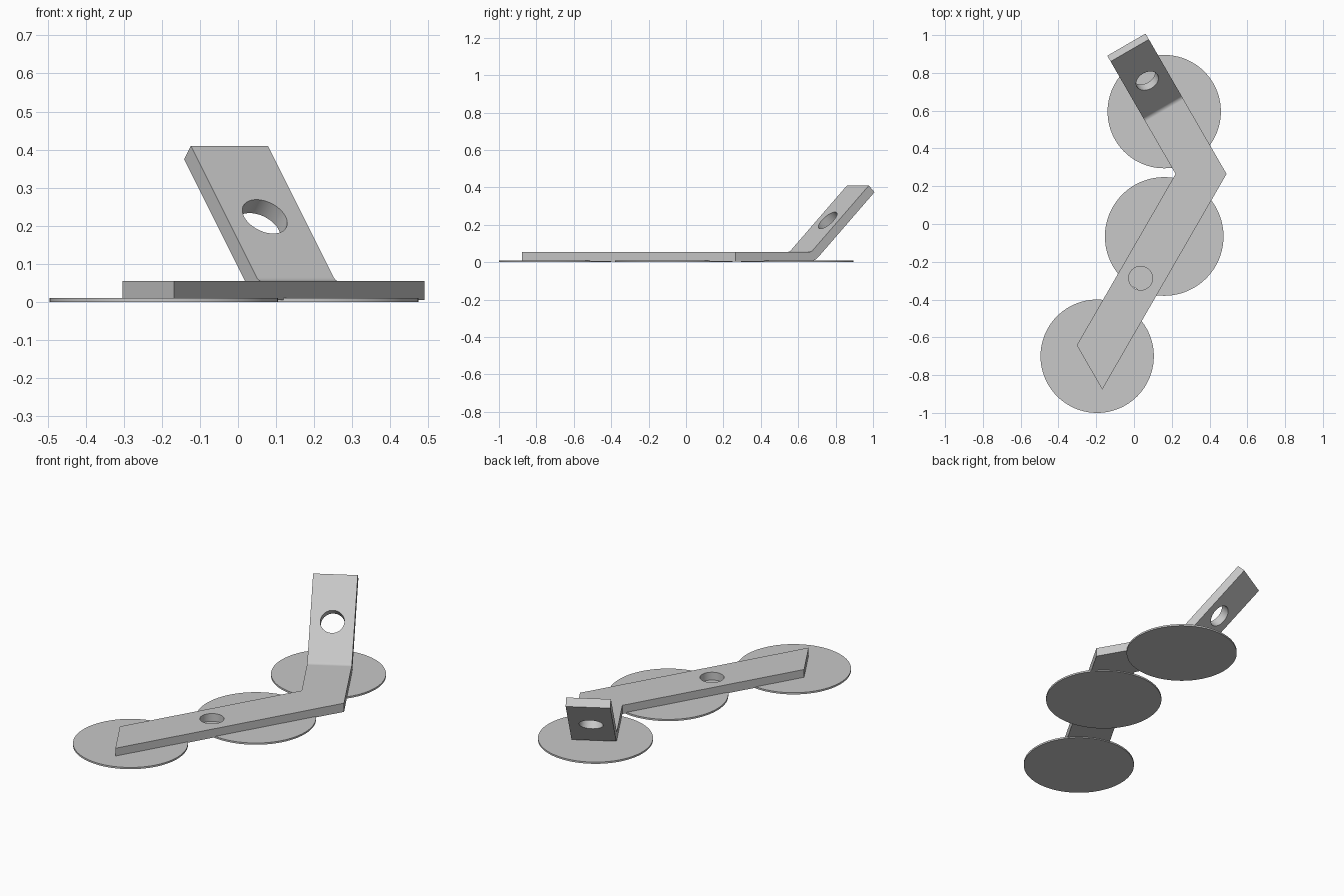
import bpy
import bmesh
from math import sin, cos, tan, radians
from mathutils import Vector, Matrix

if "Cube" in bpy.data.objects:
    bpy.data.objects.remove(bpy.data.objects["Cube"], do_unlink=True)

grey = bpy.data.materials.new("plain_grey")
grey.use_nodes = True
colour = (0.58, 0.58, 0.58, 1)
grey.diffuse_color = colour
grey.node_tree.nodes["Principled BSDF"].inputs["Base Color"].default_value = colour

TOP, THICK, HALF = 0.055, 0.05, 0.117
ELBOW = Vector((0.355, 0.265, 0))
ALONG = Vector((-sin(radians(30)), cos(radians(30)), 0))    # second arm direction
ACROSS = Vector((cos(radians(30)), sin(radians(30)), 0))
BEND, RADIUS, TILT = 0.40, 0.03, radians(45)


def finish(obj):
    obj.data.materials.append(grey)
    bpy.ops.object.select_all(action='DESELECT')
    obj.select_set(True)
    bpy.context.view_layer.objects.active = obj
    bpy.ops.object.shade_smooth_by_angle(angle=radians(30))


def cylinder(name, centre, radius, depth, sides):
    bpy.ops.mesh.primitive_cylinder_add(vertices=sides, radius=radius,
                                        depth=depth, location=centre)
    obj = bpy.context.object
    obj.name = name
    return obj


# Thin round pads
for name, x, y, r in (("front_pad", -0.195, -0.70, 0.30),
                      ("middle_pad", 0.16, -0.066, 0.314),
                      ("rear_pad", 0.16, 0.595, 0.30)):
    finish(cylinder(name, (x, y, 0.005), r, 0.01, 128))

# Bent strap: a rectangular section lofted along the path
bm = bmesh.new()
sections = []


def section(left_top, right_top, drop):
    points = (left_top, right_top, right_top + drop, left_top + drop)
    sections.append([bm.verts.new(p) for p in points])


def arm_section(s, z, drop):
    centre = ELBOW + ALONG * s + Vector((0, 0, z))
    section(centre - ACROSS * HALF, centre + ACROSS * HALF, drop)


down = Vector((0, 0, -THICK))
section(Vector((-0.303, -0.642, TOP)), Vector((-0.168, -0.876, TOP)), down)
section(Vector((0.22, 0.265, TOP)), Vector((0.49, 0.265, TOP)), down)

# Rounded bend, then the raised tip
steps = 10
start = BEND - RADIUS * tan(TILT / 2)
for i in range(steps + 1):
    a = TILT * i / steps
    drop = (ALONG * sin(a) + Vector((0, 0, -cos(a)))) * THICK
    arm_section(start + RADIUS * sin(a), TOP + RADIUS * (1 - cos(a)), drop)
arm_section(BEND + 0.355, TOP + 0.355, drop)

for a, b in zip(sections, sections[1:]):
    for k in range(4):
        n = (k + 1) % 4
        bm.faces.new((a[k], a[n], b[n], b[k]))
bm.faces.new(sections[0])
bm.faces.new(sections[-1])
bmesh.ops.recalc_face_normals(bm, faces=bm.faces[:])
mesh = bpy.data.meshes.new("strap")
bm.to_mesh(mesh)
bm.free()
strap = bpy.data.objects.new("strap", mesh)
bpy.context.collection.objects.link(strap)

# Bolt holes through the flat arm and the raised tip
flat_cutter = cylinder("flat_hole_cutter", (0.035, -0.287, 0.03), 0.063, 0.3, 64)
tip_cutter = cylinder("tip_hole_cutter", (0, 0, 0), 0.063, 0.3, 64)
tip_axis = (ALONG * -sin(TILT) + Vector((0, 0, cos(TILT)))).normalized()
tip_centre = ELBOW + ALONG * 0.569 + Vector((0, 0, TOP + 0.169))
tip_cutter.matrix_world = (Matrix.Translation(tip_centre)
                           @ tip_axis.to_track_quat('Z', 'Y').to_matrix().to_4x4())
bpy.context.view_layer.update()
bpy.context.view_layer.objects.active = strap
for cutter in (flat_cutter, tip_cutter):
    cutter.hide_render = True
    mod = strap.modifiers.new("hole", 'BOOLEAN')
    mod.operation = 'DIFFERENCE'
    mod.solver = 'EXACT'
    mod.object = cutter
    bpy.ops.object.modifier_apply(modifier=mod.name)
    bpy.data.objects.remove(cutter, do_unlink=True)
strap.data.materials.clear()
finish(strap)

# Keep the broad faces evenly shaded beside the bend
weighted = strap.modifiers.new("even_shading", 'WEIGHTED_NORMAL')
weighted.keep_sharp = True
